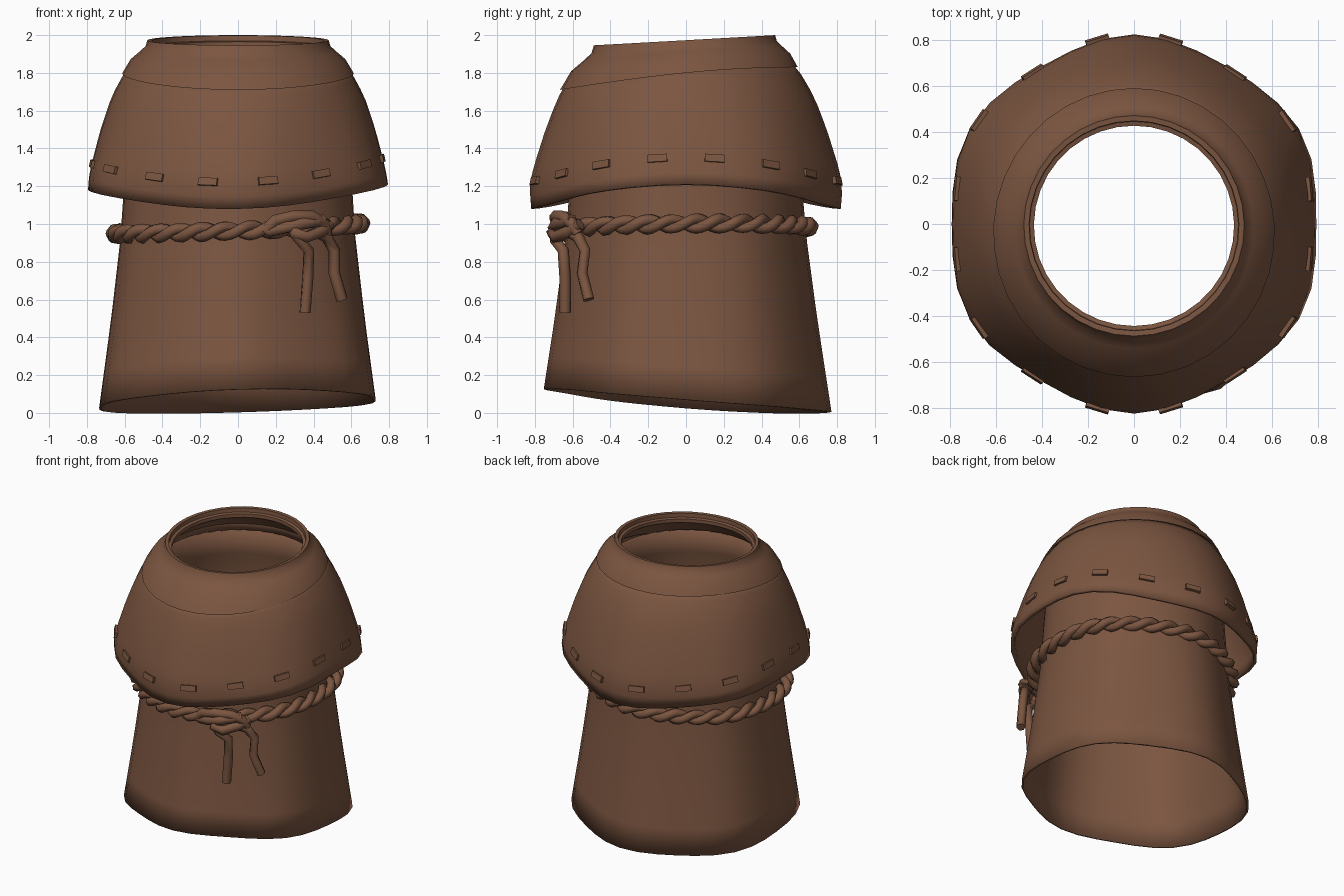
import bpy, math
from math import sin, cos, pi
from mathutils import Vector, Matrix

cube = bpy.data.objects.get("Cube")
if cube:
    bpy.data.objects.remove(cube)

BROWN = (0.2, 0.092, 0.052, 1)
mat = bpy.data.materials.new("brown cloth")
mat.use_nodes = True
mat.diffuse_color = BROWN
bsdf = mat.node_tree.nodes["Principled BSDF"]
bsdf.inputs["Base Color"].default_value = BROWN
bsdf.inputs["Roughness"].default_value = 0.9
SEG = 36


def add_object(name, mesh, angle=40, smooth=True):
    obj = bpy.data.objects.new(name, mesh)
    bpy.context.collection.objects.link(obj)
    mesh.materials.clear()
    mesh.materials.append(mat)
    if smooth:
        bpy.ops.object.select_all(action="DESELECT")
        obj.select_set(True)
        bpy.context.view_layer.objects.active = obj
        bpy.ops.object.shade_smooth_by_angle(angle=math.radians(angle))
    return obj


def interp(table, z):
    """Read a radius from a (height, radius) profile."""
    for (z0, r0), (z1, r1) in zip(table, table[1:]):
        if z <= z1:
            return r0 + (r1 - r0) * (z - z0) / (z1 - z0)
    return table[-1][1]


def six(a):
    """Six soft folds around the cloth."""
    return cos(6 * (a - pi / 2))


def loft(name, rows, point, thickness=0):
    """Skin rings; point(angle, row) gives radius and height."""
    verts, faces = [], []
    for row in rows:
        for i in range(SEG):
            a = 2 * pi * i / SEG
            r, z = point(a, row)
            verts.append((r * cos(a), r * sin(a), z))
    for j in range(len(rows) - 1):
        for i in range(SEG):
            k = (i + 1) % SEG
            b, t = j * SEG, (j + 1) * SEG
            faces.append((b + i, b + k, t + k, t + i))
    mesh = bpy.data.meshes.new(name)
    mesh.from_pydata(verts, [], faces)
    obj = add_object(name, mesh)
    if thickness:
        mod = obj.modifiers.new("cloth thickness", "SOLIDIFY")
        mod.thickness = thickness
        mod.offset = -1
    return obj


def tube(name, paths, radius, cyclic=False):
    """Round cords along point lists, turned into one mesh."""
    curve = bpy.data.curves.new(name, "CURVE")
    curve.dimensions = "3D"
    curve.bevel_depth = radius
    curve.bevel_resolution = 1
    curve.use_fill_caps = True
    for path in paths:
        spline = curve.splines.new("POLY")
        spline.points.add(len(path) - 1)
        for p, co in zip(spline.points, path):
            p.co = (*co, 1)
        spline.use_cyclic_u = cyclic
    temp = bpy.data.objects.new(name + "_path", curve)
    bpy.context.collection.objects.link(temp)
    deps = bpy.context.evaluated_depsgraph_get()
    mesh = bpy.data.meshes.new_from_object(temp.evaluated_get(deps))
    bpy.data.objects.remove(temp)
    return add_object(name, mesh, 65)


# Robe: flared tube with an uneven hem, running up under the cape
ROBE = [(0, 0.755), (0.5, 0.683), (0.95, 0.627), (1.2, 0.61), (1.5, 0.59), (1.8, 0.53)]


def robe_point(a, t):
    s, c = sin(a), cos(a)
    hem = 0.048 + 0.022 * c - 0.06 * s + 0.017 * s * s
    z = hem + (1.8 - hem) * t
    return interp(ROBE, z) + 0.016 * six(a) * (1 - t), z


loft("robe", [i / 10 for i in range(11)], robe_point, 0.015)

# Cape: bell shape, its rim raised at both sides
CAPE = [(1.05, 0.798), (1.2, 0.814), (1.3, 0.795), (1.5, 0.737), (1.65, 0.683),
        (1.7, 0.66), (1.8, 0.603), (1.88, 0.54)]


def cape_rim(a):
    return 1.08 + 0.115 * cos(a) ** 2 + 0.015 * cos(a)


def collar_hem(a):
    return 1.8 + 0.06 * sin(a) - 0.03 * sin(a) ** 2


def cape_point(a, t):
    rim = cape_rim(a)
    z = rim + (collar_hem(a) + 0.04 - rim) * t
    return interp(CAPE, z) + 0.018 * six(a) * (1 - t), z


loft("cape", [i / 10 for i in range(11)], cape_point, 0.025)

# Collar: folded band with a stepped lip round the neck hole
NECK = 0.48


def collar_point(a, row):
    kind, u, v = row
    s = sin(a)
    hem, top = collar_hem(a), 1.973 + 0.027 * s
    low = 0.612 - 0.0375 * s + 0.0175 * s * s
    if kind == "outer":
        return low + (NECK - 0.008 * s - low) * u, hem + (top - hem) * v
    if kind == "lip":
        return u - 0.008 * s, top - v
    return low - u, hem + v


collar_rows = [("outer", 0, 0), ("outer", 0.33, 0.42), ("outer", 0.7, 0.66),
               ("outer", 0.93, 0.82), ("outer", 1, 1),
               ("lip", 0.457, 0.002), ("lip", 0.455, 0.03), ("lip", 0.436, 0.035),
               ("lip", 0.436, 0.06), ("lip", 0.48, 0.09), ("inner", 0.055, 0.01)]
loft("collar", collar_rows, collar_point)

# Stitches: small flat blocks following the cape rim
def stitch_spot(a):
    z = cape_rim(a) + 0.142
    t = 0.142 / (collar_hem(a) + 0.04 - cape_rim(a))
    r = cape_point(a, t)[0]
    return Vector((r * cos(a), r * sin(a), z))


corners = [(x, y, z) for x in (-1, 1) for y in (-1, 1) for z in (-1, 1)]
box_faces = [(0, 1, 3, 2), (4, 6, 7, 5), (0, 4, 5, 1), (2, 3, 7, 6), (0, 2, 6, 4), (1, 5, 7, 3)]
verts, faces = [], []
for i in range(16):
    a = 2 * pi * (i + 0.5) / 16
    spot = stitch_spot(a)
    along = (stitch_spot(a + 0.07) - stitch_spot(a - 0.07)).normalized()
    up = Vector((-0.22 * cos(a), -0.22 * sin(a), 1))
    out = along.cross(up).normalized()
    up = out.cross(along)
    base = len(verts)
    for x, y, z in corners:
        verts.append(spot + along * x * 0.052 + out * y * 0.012 + up * z * 0.02)
    faces += [tuple(base + k for k in f) for f in box_faces]
mesh = bpy.data.meshes.new("stitches")
mesh.from_pydata(verts, [], faces)
add_object("stitches", mesh, smooth=False)

# Belt: two cords twisted round each other, slightly tilted
TURNS, STEPS = 16, 12


def belt_strand(phase):
    path = []
    for i in range(TURNS * STEPS):
        a = 2 * pi * i / (TURNS * STEPS)
        twist = TURNS * a + phase
        r = 0.653 + 0.006 * six(a) + 0.024 * cos(twist)
        z = 0.975 + 0.027 * cos(a) + 0.01 * sin(a) + 0.024 * sin(twist)
        path.append((r * cos(a), r * sin(a) - 0.01, z))
    return path


tube("rope_belt", [belt_strand(0), belt_strand(pi)], 0.03, True)

# Knot: overlapping loops on the front left of the belt
tube("knot", [
    [(0.14, -0.67, 0.96), (0.2, -0.69, 1.02), (0.29, -0.69, 1.04), (0.39, -0.65, 1.04),
     (0.46, -0.6, 1.0), (0.47, -0.57, 0.95)],
    [(0.16, -0.67, 0.96), (0.25, -0.7, 0.98), (0.34, -0.69, 1.0), (0.45, -0.6, 1.02)],
    [(0.29, -0.66, 0.99), (0.3, -0.71, 0.95), (0.36, -0.69, 0.93), (0.44, -0.62, 0.96),
     (0.48, -0.56, 1.0)]], 0.033)

# Two hanging cord ends
tube("cord_ends", [
    [(0.29, -0.69, 0.96), (0.33, -0.69, 0.91), (0.375, -0.65, 0.86), (0.37, -0.64, 0.72),
     (0.355, -0.64, 0.53)],
    [(0.41, -0.62, 0.96), (0.47, -0.57, 0.93), (0.51, -0.535, 0.86), (0.51, -0.55, 0.74),
     (0.55, -0.515, 0.6)]], 0.031)
